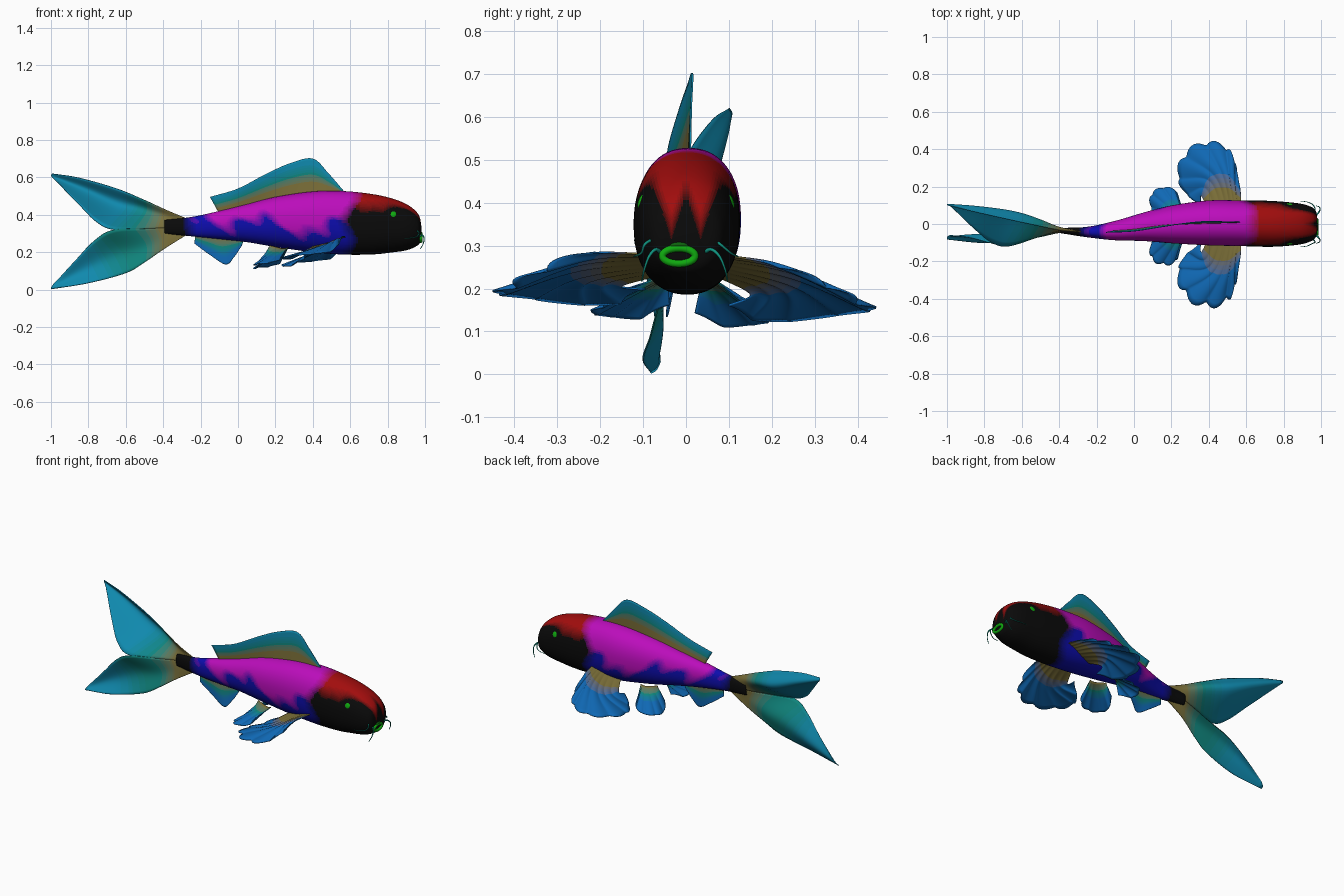
import bpy, bmesh, math
from mathutils import Vector

if "Cube" in bpy.data.objects:
    bpy.data.objects.remove(bpy.data.objects["Cube"])

MATS = {}
def mat(c):
    key = tuple(round(v, 3) for v in c)
    if key not in MATS:
        m = bpy.data.materials.new("colour_%d" % len(MATS))
        m.diffuse_color = (*key, 1)
        m.use_nodes = True
        m.node_tree.nodes["Principled BSDF"].inputs["Base Color"].default_value = m.diffuse_color
        MATS[key] = m
    return MATS[key]

def mix(a, b, t):
    t = max(0, min(1, t))
    return tuple(p + (q - p) * t for p, q in zip(a, b))

def ramp(cols, t):
    t = round(max(0, min(1, t)) * 24) / 24 * (len(cols) - 1)
    i = min(int(t), len(cols) - 2)
    return mix(cols[i], cols[i + 1], t - i)

def spline(pts, n):
    """Catmull-Rom through pts, n samples"""
    P = [Vector(p) for p in pts]
    P = [P[0] * 2 - P[1]] + P + [P[-1] * 2 - P[-2]]
    out = []
    for k in range(n):
        u = k / (n - 1) * (len(pts) - 1)
        i = min(int(u), len(pts) - 2)
        t = u - i
        a, b, c, d = P[i:i + 4]
        out.append(0.5 * (2 * b + (c - a) * t + (2 * a - 5 * b + 4 * c - d) * t * t
                          + (3 * b - a - 3 * c + d) * t ** 3))
    return out

def grid_object(name, rows, colour, closed=False, thick=0):
    """Skin rows of points; colour(i, j, centre) gives each face colour"""
    bm = bmesh.new()
    V = [[bm.verts.new(p) for p in r] for r in rows]
    n = len(rows[0])
    jobs = []
    for i in range(len(rows) - 1):
        for j in range(n if closed else n - 1):
            k = (j + 1) % n
            f = bm.faces.new((V[i][j], V[i + 1][j], V[i + 1][k], V[i][k]))
            jobs.append((f, colour(i, j, f.calc_center_median())))
    if closed:
        for e in (0, -1):
            f = bm.faces.new(V[e])
            jobs.append((f, colour(e, 0, f.calc_center_median())))
    me = bpy.data.meshes.new(name)
    slots = []
    for f, c in jobs:
        m = mat(c)
        if m not in slots:
            slots.append(m)
            me.materials.append(m)
        f.material_index = slots.index(m)
        f.smooth = True
    bmesh.ops.recalc_face_normals(bm, faces=bm.faces[:])
    bm.to_mesh(me)
    bm.free()
    ob = bpy.data.objects.new(name, me)
    bpy.context.collection.objects.link(ob)
    if thick:
        s = ob.modifiers.new("thickness", 'SOLIDIFY')
        s.thickness, s.offset = thick, 0
    return ob

OLIVE, TEAL, CYAN = (.2, .16, .04), (.005, .23, .2), (.005, .25, .42)
FINBLUE, GREEN, BARBEL = (.005, .14, .46), (.005, .4, .005), (.005, .3, .22)
BLACK, RED, PINK, BLUE = (.003, .003, .003), (.36, .004, .004), (.5, .004, .5), (.004, .004, .42)

# Body: stations of x, centre y, half width, bottom z, top z
ST = [(-.393, -.035, .014, .298, .372), (-.25, -.043, .028, .285, .388), (-.1, -.035, .052, .270, .420),
      (.05, -.015, .076, .253, .457), (.2, -.002, .101, .228, .495), (.4, .006, .120, .200, .524),
      (.57, .004, .122, .187, .526), (.72, .001, .123, .188, .510), (.82, 0, .117, .198, .488),
      (.9, 0, .107, .210, .457), (.95, 0, .090, .230, .42), (.972, 0, .07, .25, .385), (.98, 0, .03, .29, .34)]
N = 96
A = spline([(s[0], s[1], s[2]) for s in ST], 217)
B = spline([(s[3], s[4], 0) for s in ST], 217)
rows = []
for a, b in zip(A, B):
    row = []
    for j in range(N):
        t = 2 * math.pi * j / N
        c, s = math.cos(t), math.sin(t)
        e = 2 / 2.25
        row.append((a.x, a.y + a.z * math.copysign(abs(c) ** e, c),
                    (b.x + b.y) / 2 + (b.y - b.x) / 2 * math.copysign(abs(s) ** e, s)))
    rows.append(row)

def body_colour(i, j, c):
    x, y, z = c
    def fade(d, w):
        return round(max(0, min(1, .5 + d / w)) * 8) / 8
    # pink back blotching down into a blue belly
    wave = .045 * math.cos((x - .36) * 14 + .5 * math.sin(z * 40)) + .025 * math.sin(x * 37 + z * 30)
    base = mix(BLUE, PINK, fade(z - .345 + wave - .06 * (1 - min(1, max(0, x * 4 + .6))), .06))
    # red crown narrowing to two spikes, black face
    face = max(0, min(1, (x - .78) / .12))
    crown = z - .445 + face * (.12 - 3.2 * abs(abs(y) - .034)) - .5 * max(0, .66 - x) + .25 * max(0, x - .9) * -1
    head = mix(BLACK, RED, fade(crown, .07))
    edge = .585 + .025 * math.sin(z * 30) + .05 * max(0, (z - .45) / .08)
    base = mix(base, head, fade(x - edge, .07))
    return mix(BLACK, base, fade(x + .26 - .1 * (.36 - z), .07))
grid_object("body", rows, body_colour, closed=True)

def fin(name, curves, cols, nu=40, nv=16, ripple=0, waves=5, lift=0, flip=1, dy=0, along=False):
    """Surface through several curves; ripple scallops the rim"""
    S = [spline(c, nu) for c in curves]
    rows = []
    for i in range(nu):
        col = spline([s[i] for s in S], nv)
        for j, p in enumerate(col):
            t = j / (nv - 1)
            w = abs(math.sin(math.pi * waves * i / (nu - 1)))
            q = p + (p - col[0]) * ripple * t ** 3 * (w - .6)
            q.z += ripple * .15 * (w - .6) * t + lift * t
            q.y = q.y * flip + dy * t
            col[j] = q
        rows.append(col)
    def colour(i, j, c):
        return ramp(cols, (i / nu * 1.1) if along else j / nv)
    return grid_object(name, rows, colour, thick=.004)

# Tail fin: two curled lobes sharing the centre crease
crease = [(-.27, -.042, .335), (-.39, -.036, .33), (-.5, -.065, .325)]
fin("tail_upper_lobe", [
    [(-.27, -.042, .378), (-.39, -.034, .428), (-.5, -.012, .478), (-.65, .02, .54), (-.85, .065, .597), (-.995, .1, .62)],
    [(-.27, -.042, .356), (-.39, -.02, .39), (-.5, .018, .415), (-.65, .062, .45), (-.83, .088, .53), (-.998, .106, .606)],
    crease + [(-.67, -.118, .322), (-.76, -.1, .365), (-.85, -.03, .455), (-.975, .09, .583)]],
    [OLIVE, OLIVE, TEAL, CYAN, CYAN, CYAN], along=True)
fin("tail_lower_lobe", [
    [(-.27, -.042, .295), (-.39, -.045, .22), (-.5, -.068, .145), (-.6, -.083, .088), (-.8, -.1, .035), (-.998, -.082, .003)],
    [(-.27, -.042, .315), (-.39, -.042, .275), (-.5, -.05, .235), (-.65, -.055, .19), (-.83, -.055, .1), (-.999, -.07, .011)],
    crease + [(-.67, -.118, .318), (-.77, -.1, .26), (-.87, -.075, .155), (-.985, -.06, .03)]],
    [OLIVE, OLIVE, TEAL, TEAL, CYAN, CYAN], along=True)

# Dorsal fin
fin("dorsal_fin", [
    [(.57, .008, .51), (.5, .006, .515), (.4, .004, .515), (.28, .0, .50), (.15, -.008, .47), (0, -.028, .43), (-.1, -.036, .405)],
    [(.567, .01, .525), (.485, .012, .62), (.40, .015, .70), (.28, .005, .676), (.15, -.015, .618), (0, -.038, .54), (-.15, -.045, .495)]],
    [OLIVE, OLIVE, TEAL, CYAN, CYAN], nu=48)

# Anal fin
fin("anal_fin", [
    [(.03, -.025, .265), (-.03, -.03, .275), (-.1, -.035, .28), (-.16, -.04, .285), (-.23, -.043, .29)],
    [(.02, -.025, .235), (-.02, -.035, .175), (-.065, -.045, .134), (-.15, -.04, .185), (-.232, -.043, .245)]],
    [OLIVE, TEAL, FINBLUE, FINBLUE])

# Paired fins, with the -y side riding a little higher
for side, flip, lift, dy in (("left", 1, 0, 0), ("right", -1, .038, -.003)):
    fin(side + "_pectoral_fin", [
        [(.575, .07, .28), (.53, .07, .268), (.48, .07, .25), (.40, .07, .23)],
        [(.57, .17, .268), (.50, .25, .235), (.41, .24, .20), (.36, .15, .19)],
        [(.56, .225, .253), (.537, .34, .205), (.49, .41, .165), (.38, .435, .150), (.27, .37, .140),
         (.235, .25, .125), (.28, .16, .128), (.355, .10, .165)]],
        [OLIVE, OLIVE, FINBLUE, FINBLUE, FINBLUE], nu=72, ripple=.08, waves=7, lift=lift, flip=flip, dy=dy)
    fin(side + "_pelvic_fin", [
        [(.27, .06, .225), (.24, .055, .22), (.17, .04, .235)],
        [(.245, .12, .185), (.22, .18, .14), (.155, .195, .122), (.095, .16, .117), (.09, .09, .112), (.13, .02, .145)]],
        [OLIVE, TEAL, FINBLUE, FINBLUE, FINBLUE], nu=60, ripple=.07, waves=5, lift=lift * .5, flip=flip, dy=dy * 7)

    # Eye set into the side of the head
    bpy.ops.mesh.primitive_uv_sphere_add(segments=24, ring_count=12, radius=.018,
                                         location=(.83, flip * .104, .403), rotation=(flip * .35, 0, -flip * .1))
    eye = bpy.context.object
    eye.name = side + "_eye"
    eye.scale.y = .4
    eye.data.materials.append(mat(GREEN))
    bpy.ops.object.shade_smooth()

def tube(name, pts, radius, colour, closed=False, taper=0):
    cu = bpy.data.curves.new(name, 'CURVE')
    cu.dimensions = '3D'
    cu.bevel_depth, cu.bevel_resolution = radius, 3
    cu.use_fill_caps = True
    sp = cu.splines.new('POLY')
    sm = pts if closed else spline(pts, 28)
    sp.points.add(len(sm) - 1)
    for k, p in enumerate(sm):
        sp.points[k].co = (*p, 1)
        sp.points[k].radius = 1 - taper * k / len(sm)
    sp.use_cyclic_u = closed
    cu.materials.append(mat(colour))
    ob = bpy.data.objects.new(name, cu)
    bpy.context.collection.objects.link(ob)

# Mouth: round lips and a dark upper fold
ring = [(.978, -.017 + .038 * math.cos(a), .276 + .018 * math.sin(a))
        for a in [k * math.pi / 16 for k in range(32)]]
tube("lips", ring, .009, GREEN, closed=True)
tube("upper_lip_fold", [(.966, -.045, .288), (.978, -.03, .300), (.98, -.017, .302), (.978, -.002, .300), (.966, .012, .288)],
     .006, (.004, .12, .004))

# Barbels: a long and a short pair
for side, f in (("left", 1), ("right", -1)):
    tube(side + "_long_barbel", [(.968, f * .05 - .008, .284), (.985, f * .065 - .006, .291), (.995, f * .082 - .004, .275),
                                 (.99, f * .094 - .003, .245), (.975, f * .1 - .003, .217)], .005, BARBEL, taper=.7)
    tube(side + "_short_barbel", [(.955, f * .07 - .008, .315), (.968, f * .088 - .008, .303), (.955, f * .104, .283),
                                  (.925, f * .118, .276), (.89, f * .122, .274)], .004, BARBEL, taper=.7)
